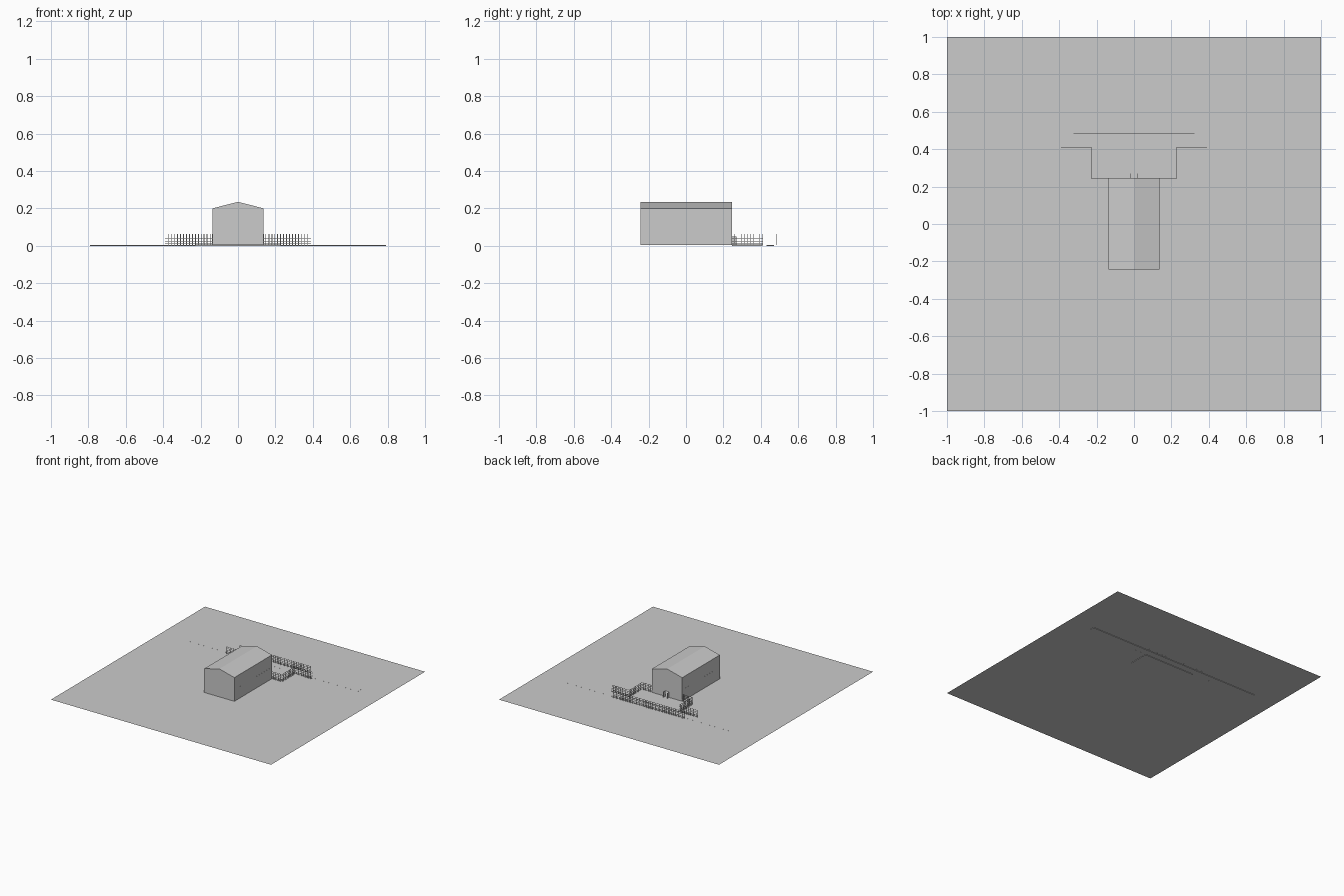
import bpy, bmesh

if "Cube" in bpy.data.objects:
    bpy.data.objects.remove(bpy.data.objects["Cube"])

GROUND = 0.004   # level of the lawn above the lowest part


def finish(name, bm):
    me = bpy.data.meshes.new(name)
    bm.to_mesh(me)
    bm.free()
    ob = bpy.data.objects.new(name, me)
    bpy.context.collection.objects.link(ob)
    return ob


def add_box(bm, x0, x1, y0, y1, z0, z1):
    vs = bmesh.ops.create_cube(bm, size=1)["verts"]
    for v in vs:
        v.co.x = x1 if v.co.x > 0 else x0
        v.co.y = y1 if v.co.y > 0 else y0
        v.co.z = z1 if v.co.z > 0 else z0


def box(name, *dims):
    bm = bmesh.new()
    add_box(bm, *dims)
    return finish(name, bm)


# ground sheet
bm = bmesh.new()
bm.faces.new([bm.verts.new((x, y, GROUND)) for x, y in ((-1, -1), (1, -1), (1, 1), (-1, 1))])
finish("ground", bm)

# sunken kerb strip and forecourt paving
box("kerb_strip", -0.79, 0.79, 0.43, 0.47, 0, GROUND + 0.0003)
box("forecourt", -0.23, 0.23, 0.245, 0.41, 0, 0.006)

# hall: gabled shell with a doorway in the back gable
W, EAVE, RIDGE, Y0, Y1, B = 0.137, 0.2, 0.235, -0.243, 0.245, 0.005
DX, DZ = 0.018, 0.05
bm = bmesh.new()
outline = [(-W, B), (-W, EAVE), (0, RIDGE), (W, EAVE), (W, B)]
front = [bm.verts.new((x, Y0, z)) for x, z in outline]
back = [bm.verts.new((x, Y1, z)) for x, z in outline]
door = [bm.verts.new((x, Y1, z)) for x, z in ((DX, B), (DX, DZ), (-DX, DZ), (-DX, B))]
bm.faces.new(front)
bm.faces.new(back + door)
for i in range(4):
    bm.faces.new((front[i], front[i + 1], back[i + 1], back[i]))
bmesh.ops.recalc_face_normals(bm, faces=bm.faces)
finish("hall", bm)

# open door leaves and flush side bands
for s, side in ((-1, "left"), (1, "right")):
    box("door_leaf_" + side, s * DX - 0.001, s * DX + 0.001, Y1, Y1 + 0.025, B, DZ)
    x = s * W
    box("side_band_" + side, x - 0.0005, x + 0.0005, -0.17, 0.22, 0.085, 0.1)


# wire mesh fence along a straight run
def fence(bm, a, b, z0=0.008, z1=0.064, t=0.001):
    (ax, ay), (bx, by) = a, b
    length = max(abs(bx - ax), abs(by - ay))
    n = max(1, round(length / 0.016))
    for i in range(n + 1):
        x, y = ax + (bx - ax) * i / n, ay + (by - ay) * i / n
        add_box(bm, x - t, x + t, y - t, y + t, z0 - 0.005, z1)
    for i in range(5):
        z = z0 + 0.003 + (z1 - z0 - 0.004) * i / 4
        add_box(bm, min(ax, bx) - t, max(ax, bx) + t,
                min(ay, by) - t, max(ay, by) + t, z - t, z + t)


# stepped fences on both sides of the forecourt
for s, side in ((-1, "left"), (1, "right")):
    path = [(s * W, 0.245), (s * 0.228, 0.245), (s * 0.228, 0.41), (s * 0.39, 0.41)]
    bm = bmesh.new()
    for a, b in zip(path, path[1:]):
        fence(bm, a, b)
    finish("fence_" + side, bm)

# long outer fence
bm = bmesh.new()
fence(bm, (-0.322, 0.485), (0.322, 0.485))
finish("outer_fence", bm)
